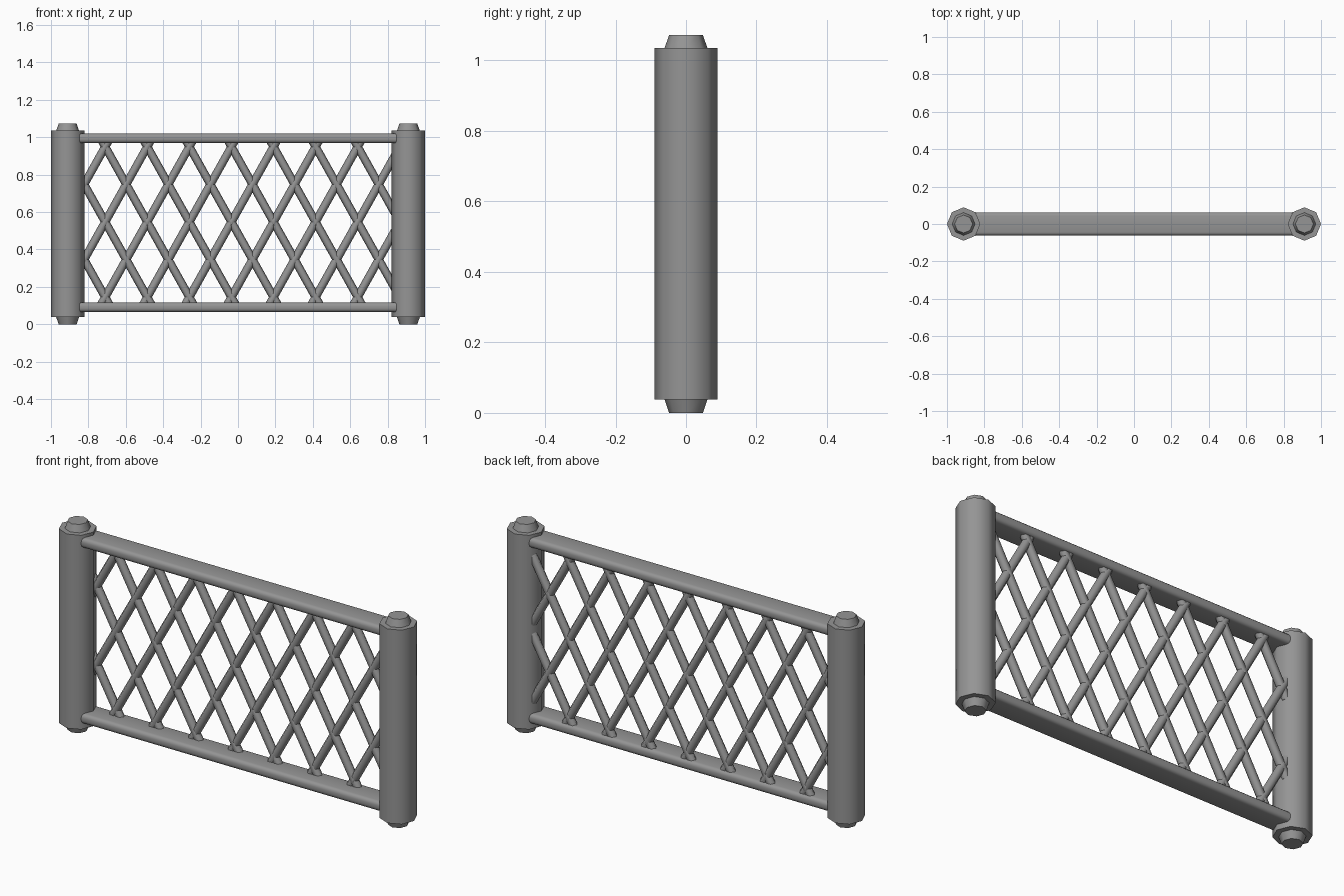
import bpy, bmesh, math
from mathutils import Vector, Matrix

if "Cube" in bpy.data.objects:
    bpy.data.objects.remove(bpy.data.objects["Cube"])

# Dark grey shared by all parts
GREY = bpy.data.materials.new("dark_grey")
GREY.diffuse_color = (0.3, 0.3, 0.3, 1)
GREY.use_nodes = True
GREY.node_tree.nodes["Principled BSDF"].inputs["Base Color"].default_value = GREY.diffuse_color


def finish(bm, name, angle):
    me = bpy.data.meshes.new(name)
    bmesh.ops.recalc_face_normals(bm, faces=bm.faces)
    bm.to_mesh(me)
    bm.free()
    me.materials.append(GREY)
    ob = bpy.data.objects.new(name, me)
    bpy.context.collection.objects.link(ob)
    bpy.context.view_layer.objects.active = ob
    ob.select_set(True)
    bpy.ops.object.shade_smooth_by_angle(angle=math.radians(angle))
    ob.select_set(False)
    return ob


def loft(bm, rings):
    # skin between equal rings of points, with end caps
    rings = [[bm.verts.new(p) for p in ring] for ring in rings]
    n = len(rings[0])
    for lo, hi in zip(rings, rings[1:]):
        for i in range(n):
            j = (i + 1) % n
            bm.faces.new((lo[i], lo[j], hi[j], hi[i]))
    bm.faces.new(rings[0])
    bm.faces.new(rings[-1])


def add_bar(bm, a, b, radius, sides):
    a, b = Vector(a), Vector(b)
    d = b - a
    rot = d.to_track_quat('Z', 'Y').to_matrix().to_4x4()
    bmesh.ops.create_cone(bm, cap_ends=True, segments=sides, radius1=radius,
                          radius2=radius, depth=d.length,
                          matrix=Matrix.Translation((a + b) / 2) @ rot)


# Octagonal end posts with tapered tips, lathed from a profile
PROFILE = [(0.048, 0), (0.061, 0.038), (0.089, 0.038),
           (0.089, 1.035), (0.061, 1.035), (0.048, 1.072)]
for name, x in (("left_post", -0.911), ("right_post", 0.911)):
    bm = bmesh.new()
    loft(bm, [[(x + r * math.cos(i * math.pi / 4),
                r * math.sin(i * math.pi / 4), z) for i in range(8)]
              for r, z in PROFILE])
    finish(bm, name, 50)

# Flat rails with rounded edges running into the posts
HY, HZ, R = 0.062, 0.025, 0.018
section = []
for q, (sy, sz) in enumerate(((1, 1), (-1, 1), (-1, -1), (1, -1))):
    for s in range(4):
        a = (q + s / 3) * math.pi / 2
        section.append((sy * (HY - R) + R * math.cos(a),
                        sz * (HZ - R) + R * math.sin(a)))
for name, z in (("bottom_rail", 0.091), ("top_rail", 0.994)):
    bm = bmesh.new()
    loft(bm, [[(x, y, z + dz) for y, dz in section] for x in (-0.88, 0.88)])
    finish(bm, name, 50)

# Diagonal lattice, set slightly towards the back and clipped to the frame
SLOPE, MID, STEP, Y = 0.201 / 0.1125, 0.547, 0.225, 0.03
Z0, Z1, XMAX = 0.105, 0.98, 0.85
for name, sgn in (("lattice_rising", 1), ("lattice_falling", -1)):
    bm = bmesh.new()
    for k in range(-3, 11):
        xc = -0.71 + STEP * k
        xs = sorted(xc + sgn * (z - MID) / SLOPE for z in (Z0, Z1))
        xa, xb = max(xs[0], -XMAX), min(xs[1], XMAX)
        if xb - xa < 0.03:
            continue
        add_bar(bm, (xa, Y, MID + sgn * SLOPE * (xa - xc)),
                (xb, Y, MID + sgn * SLOPE * (xb - xc)), 0.022, 6)
    finish(bm, name, 70)
